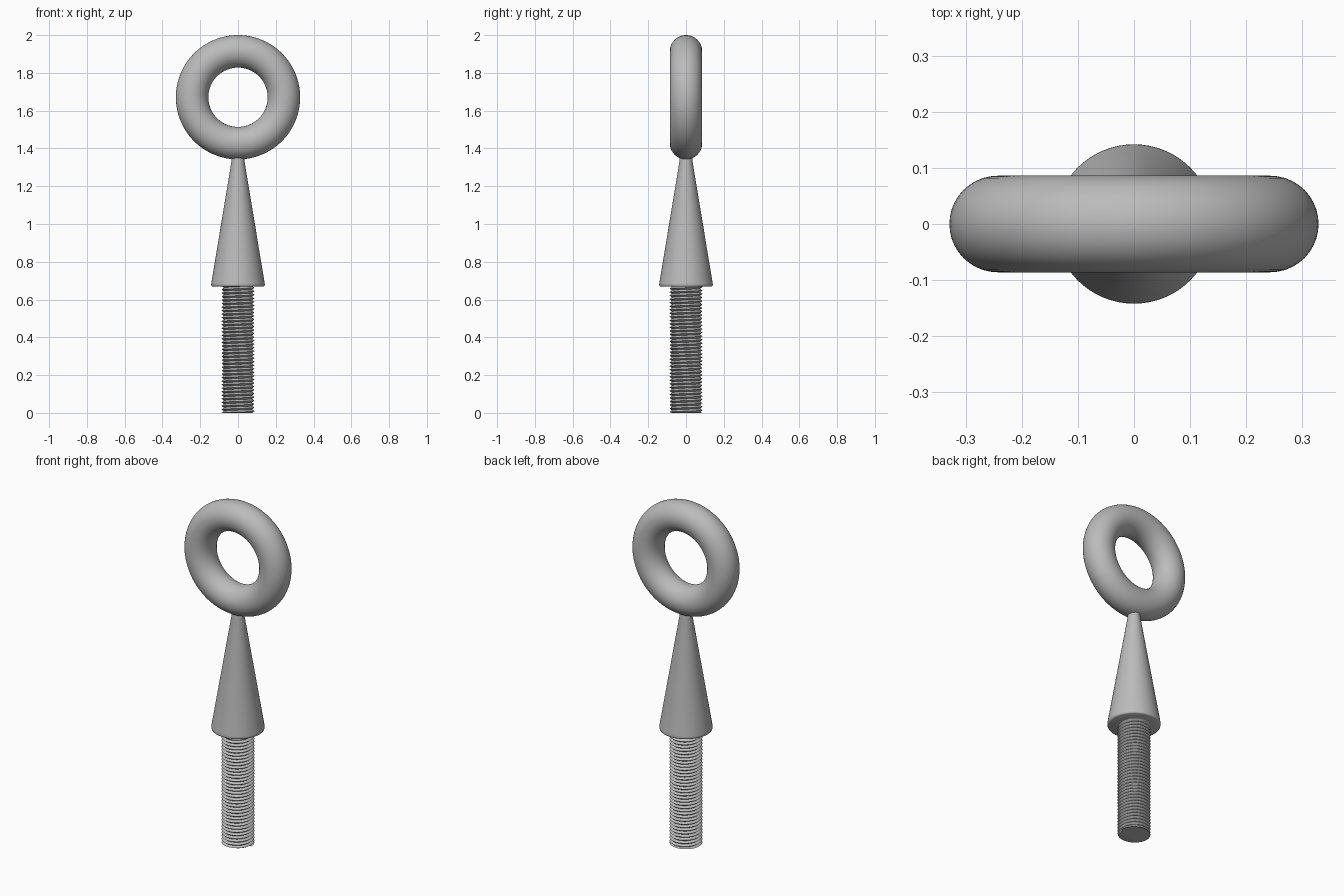
import bpy, bmesh, math

old = bpy.data.objects.get("Cube")
if old:
    bpy.data.objects.remove(old, do_unlink=True)

steel = bpy.data.materials.new("grey steel")
steel.use_nodes = True
GREY = (0.5, 0.5, 0.5, 1)
steel.diffuse_color = GREY
steel.node_tree.nodes["Principled BSDF"].inputs["Base Color"].default_value = GREY


def finish(obj, name, angle):
    obj.name = obj.data.name = name
    obj.data.materials.append(steel)
    bpy.ops.object.select_all(action="DESELECT")
    obj.select_set(True)
    bpy.context.view_layer.objects.active = obj
    bpy.ops.object.shade_smooth_by_angle(angle=math.radians(angle))


def from_bmesh(bm, name, angle):
    bmesh.ops.recalc_face_normals(bm, faces=bm.faces)
    mesh = bpy.data.meshes.new(name)
    bm.to_mesh(mesh)
    bm.free()
    obj = bpy.data.objects.new(name, mesh)
    bpy.context.collection.objects.link(obj)
    finish(obj, name, angle)


# Ring eye standing upright
bpy.ops.mesh.primitive_torus_add(
    major_radius=0.243, minor_radius=0.086, major_segments=96, minor_segments=40,
    location=(0, 0, 1.671), rotation=(math.pi / 2, 0, 0))
finish(bpy.context.object, "ring_eye", 40)

# Tapered shank with a slightly rounded lower rim
bm = bmesh.new()
profile = [(0, 0.668), (0.134, 0.668), (0.140, 0.671), (0.142, 0.678),
           (0.141, 0.688), (0.034, 1.335), (0.034, 1.36), (0, 1.36)]
verts = [bm.verts.new((r, 0, z)) for r, z in profile]
edges = [bm.edges.new(pair) for pair in zip(verts, verts[1:])]
bmesh.ops.spin(bm, geom=verts + edges, axis=(0, 0, 1), cent=(0, 0, 0),
               angle=math.tau, steps=64, use_merge=True)
bmesh.ops.remove_doubles(bm, verts=bm.verts, dist=1e-5)
from_bmesh(bm, "tapered_shank", 50)

# Threaded rod: crest and root lines climb around the axis, trimmed flat at both ends
TOP, TURNS, SIDES = 0.672, 36, 64
PITCH = TOP / TURNS
CREST, ROOT = 0.087, 0.075
bm = bmesh.new()
columns = []
for i in range(SIDES):
    a = math.tau * i / SIDES
    column = []
    for j in range(-2, 2 * TURNS + 3):
        z = (j / 2 + i / SIDES) * PITCH
        r = CREST if j % 2 else ROOT
        column.append(bm.verts.new((r * math.cos(a), r * math.sin(a), min(max(z, 0), TOP))))
    columns.append(column)
for i in range(SIDES):
    here, there = columns[i], columns[(i + 1) % SIDES]
    shift = 2 if i == SIDES - 1 else 0
    for j in range(len(here) - 1 - shift):
        bm.faces.new((here[j], there[j + shift], there[j + 1 + shift], here[j + 1]))

# Drop the collapsed ends and close them with flat caps
flat = [f for f in bm.faces if all(v.co.z <= 0 for v in f.verts)
        or all(v.co.z >= TOP for v in f.verts)]
bmesh.ops.delete(bm, geom=flat, context="FACES")
bmesh.ops.holes_fill(bm, edges=[e for e in bm.edges if e.is_boundary], sides=0)
from_bmesh(bm, "threaded_rod", 30)
